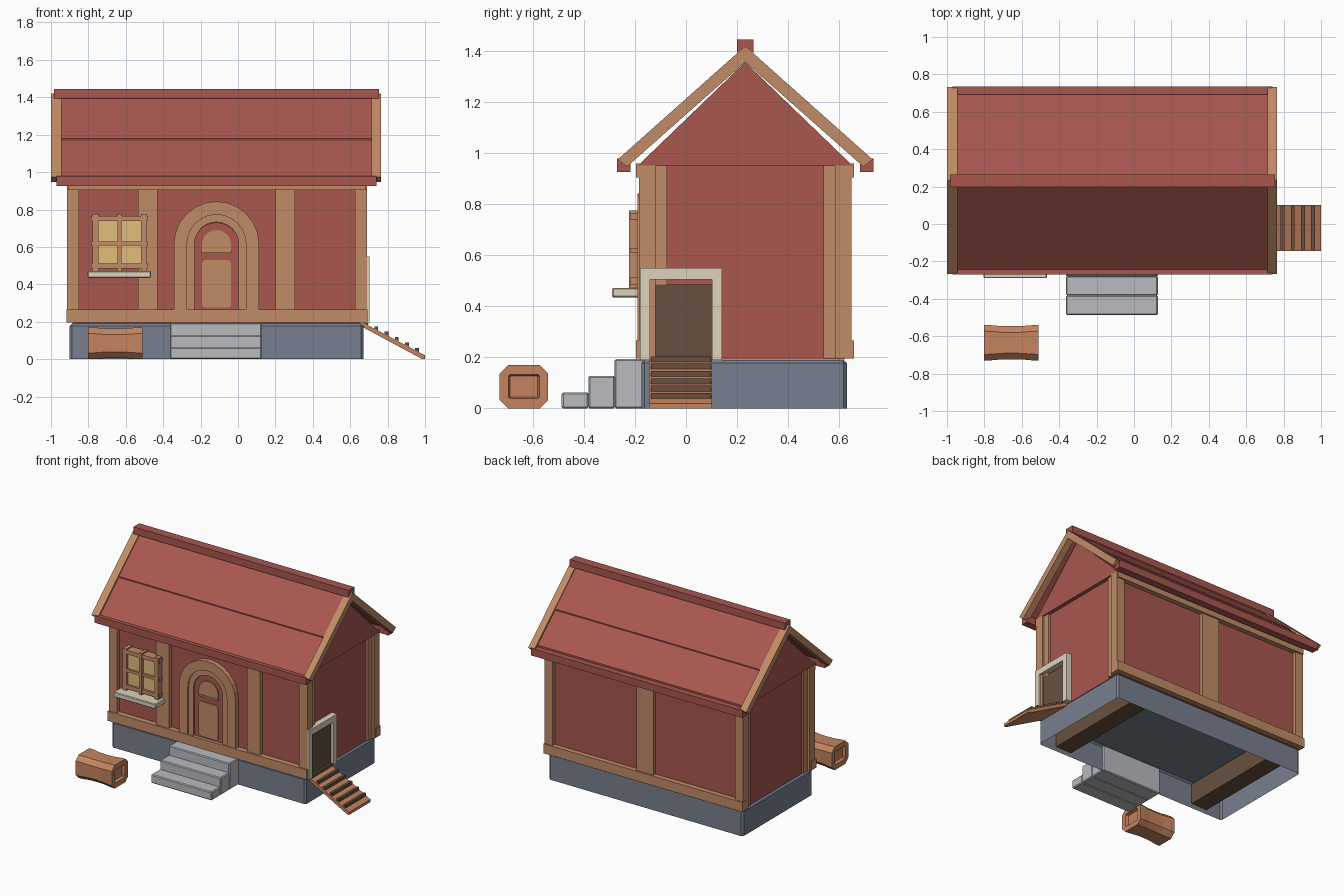
import bpy, bmesh, math

if "Cube" in bpy.data.objects:
    bpy.data.objects.remove(bpy.data.objects["Cube"])


def material(name, r, g, b):
    m = bpy.data.materials.new(name)
    lin = [((c / 255 + 0.055) / 1.055) ** 2.4 for c in (r, g, b)]
    m.diffuse_color = (*lin, 1)
    m.use_nodes = True
    m.node_tree.nodes["Principled BSDF"].inputs["Base Color"].default_value = m.diffuse_color
    return m


RED = material("barn red", 168, 87, 79)
TIMBER = material("timber brown", 193, 139, 102)
SLATE = material("slate foundation", 119, 127, 142)
STONE = material("step grey", 184, 187, 191)
CREAM = material("cream trim", 221, 212, 187)
WOOD = material("orange wood", 197, 132, 94)
DARK = material("dark wood", 103, 80, 63)
GLOW = material("warm glass", 226, 189, 124)


def finish(name, bm, mat, bevel=0):
    bmesh.ops.recalc_face_normals(bm, faces=bm.faces)
    me = bpy.data.meshes.new(name)
    bm.to_mesh(me)
    bm.free()
    me.materials.append(mat)
    ob = bpy.data.objects.new(name, me)
    bpy.context.collection.objects.link(ob)
    if bevel:
        mod = ob.modifiers.new("bevel", "BEVEL")
        mod.width = bevel
        mod.segments = 1
    return ob


def prism(name, pts, axis, a, b, mat, bevel=0):
    """Extrude a 2D outline along x (pts = y,z) or along y (pts = x,z)."""
    bm = bmesh.new()
    place = (lambda p, t: (t, p[0], p[1])) if axis == "x" else (lambda p, t: (p[0], t, p[1]))
    lo = [bm.verts.new(place(p, a)) for p in pts]
    hi = [bm.verts.new(place(p, b)) for p in pts]
    bm.faces.new(lo)
    bm.faces.new(hi)
    for i in range(len(pts)):
        j = (i + 1) % len(pts)
        bm.faces.new((lo[i], lo[j], hi[j], hi[i]))
    return finish(name, bm, mat, bevel)


def box(name, x, y, z, mat, bevel=0):
    pts = [(y[0], z[0]), (y[1], z[0]), (y[1], z[1]), (y[0], z[1])]
    return prism(name, pts, "x", x[0], x[1], mat, bevel)


MID = 0.232                      # y of the ridge


def mirror_y(r):
    return (2 * MID - r[1], 2 * MID - r[0])


# Foundation: shell open at the bottom, with two joists inside
found = box("foundation", (-0.90, 0.67), (-0.175, 0.63), (0, 0.19), SLATE)
bm = bmesh.new()
bm.from_mesh(found.data)
bmesh.ops.delete(bm, geom=[f for f in bm.faces if f.normal.z < -0.9], context="FACES_ONLY")
bmesh.ops.bevel(bm, geom=[e for e in bm.edges if not e.is_boundary], offset=0.012, segments=1, affect="EDGES")
bm.to_mesh(found.data)
bm.free()
for i, x in enumerate((-0.70, 0.47)):
    box(f"floor_joist_{i}", (x - 0.07, x + 0.06), (-0.17, 0.625), (0.03, 0.18), DARK)

# Walls and gable prism
box("walls", (-0.885, 0.66), (-0.155, 0.622), (0.1905, 0.955), RED)
prism("gable", [(-0.19, 0.95), (2 * MID + 0.19, 0.95), (MID, 1.357)], "x", -0.912, 0.687, RED)

# Timber frame: corner posts, inner corner boards, rails, wall studs
for side, flip in (("front", lambda r: r), ("back", mirror_y)):
    for end, x, xi in (("left", (-0.915, -0.85), (-0.90, -0.86)), ("right", (0.625, 0.69), (0.63, 0.675))):
        box(f"{side}_{end}_corner_post", x, flip((-0.185, -0.12)), (0.195, 0.952), TIMBER)
        box(f"{side}_{end}_corner_board", xi, flip((-0.12, -0.075)), (0.195, 0.952), TIMBER)
    box(f"{side}_bottom_rail", (-0.918, 0.692), flip((-0.195, -0.14)), (0.195, 0.265), TIMBER)
    box(f"{side}_top_rail", (-0.91, 0.685), flip((-0.195, -0.14)), (0.905, 0.96), TIMBER)
for i, x in enumerate((-0.4825, 0.2525)):
    box(f"front_stud_{i}", (x - 0.053, x + 0.053), (-0.182, -0.14), (0.25, 0.92), TIMBER)
box("back_stud", (-0.19, -0.05), mirror_y((-0.182, -0.14)), (0.25, 0.92), TIMBER)

# Roof: overlapping planks, rake chevrons, eave fascias, ridge cap
APEX, SLOPE = 1.42, 0.89


def roof_z(u, drop):
    return APEX - SLOPE * u - drop


for side, s, eave in (("front", -1, 0.49), ("back", 1, 0.46)):
    for part, u0, u1, d in (("upper", 0, 0.259, 0.010), ("lower", 0.25, eave, 0.018)):
        pts = [(MID + s * u0, roof_z(u0, d)), (MID + s * u1, roof_z(u1, d)),
               (MID + s * u1, roof_z(u1, 0.042)), (MID + s * u0, roof_z(u0, 0.042))]
        prism(f"{side}_{part}_roof_plank", pts, "x", -0.95, 0.72, RED)
    y = sorted((MID + s * 0.45, MID + s * 0.503))
    box(f"{side}_eave_fascia", (-0.97, 0.74), y, (0.927, 0.98), RED)
rake = [(MID, APEX), (MID - 0.5, 0.975), (MID - 0.463, 0.947), (MID, 1.357),
        (MID + 0.463, 0.947), (MID + 0.5, 0.975)]
prism("left_rake_board", rake, "x", -1.0, -0.945, TIMBER)
prism("right_rake_board", rake, "x", 0.715, 0.765, TIMBER)
prism("ridge_cap", [(MID - 0.033, 1.393), (MID, 1.42), (MID + 0.033, 1.393), (MID + 0.033, 1.445),
                    (MID - 0.033, 1.445)], "x", -0.985, 0.755, RED)


# Arched front door
def arch(r, base, spring, n=12):
    cx = -0.115
    top = [(cx + r * math.cos(math.pi * i / n), spring + r * math.sin(math.pi * i / n)) for i in range(n + 1)]
    return [(cx + r, base)] + top + [(cx - r, base)]


def arch_ring(name, r0, r1, front):
    pts = arch(r0, 0.2, 0.615) + arch(r1, 0.2, 0.615)[::-1]
    prism(name, pts, "y", front, -0.14, TIMBER)


arch_ring("outer_door_arch", 0.228, 0.158, -0.191)
arch_ring("inner_door_arch", 0.158, 0.118, -0.182)
prism("front_door", arch(0.119, 0.2, 0.612), "y", -0.171, -0.14, RED)
prism("door_window", arch(0.078, 0.572, 0.612), "y", -0.179, -0.165, TIMBER)
box("door_window_ledge", (-0.195, -0.035), (-0.184, -0.165), (0.568, 0.58), TIMBER)
prism("door_panel", [(-0.18, 0.275), (-0.05, 0.275), (-0.037, 0.29), (-0.037, 0.515), (-0.05, 0.53),
                     (-0.18, 0.53), (-0.193, 0.515), (-0.193, 0.29)], "y", -0.179, -0.165, TIMBER)

# Front window with muntins and sill
box("window_panes", (-0.77, -0.495), (-0.205, -0.15), (0.485, 0.765), GLOW)
for i, x in enumerate((-0.762, -0.633, -0.504)):
    w = 0.011 if i == 1 else 0.015
    box(f"window_upright_{i}", (x - w, x + w), (-0.224, -0.15), (0.47, 0.775), TIMBER)
for i, z in enumerate((0.498, 0.618, 0.752)):
    w = 0.010 if i == 1 else 0.014
    box(f"window_bar_{i}", (-0.785, -0.482), (-0.220, -0.15), (z - w, z + w), TIMBER)
box("window_sill", (-0.805, -0.465), (-0.29, -0.15), (0.435, 0.472), CREAM, 0.005)

# Front steps
for i, (y0, z) in enumerate(((-0.487, 0.063), (-0.383, 0.127), (-0.28, 0.193))):
    box(f"step_{i}", (-0.363, 0.127), (y0, y0 + 0.105 + (0.01 if i == 2 else 0)), (0, z), STONE, 0.006)

# Side hatch with cream frame
box("hatch_panel", (0.64, 0.68), (-0.12, 0.102), (0.19, 0.485), DARK)
u = [(-0.18, 0.19), (-0.18, 0.55), (0.142, 0.55), (0.142, 0.19), (0.102, 0.19), (0.102, 0.505),
     (-0.142, 0.505), (-0.142, 0.19)]
prism("hatch_frame", u, "x", 0.65, 0.702, CREAM)

# Ramp with rungs
prism("ramp", [(0.665, 0.197), (0.665, 0.172), (0.985, 0.0), (1.0, 0.0), (1.0, 0.02)], "y", -0.145, 0.102, WOOD)
for i in range(6):
    x = 0.685 + 0.0545 * i
    z = 0.197 - 0.53 * (x - 0.665) + 0.006
    box(f"ramp_rung_{i}", (x - 0.01, x + 0.01), (-0.137, 0.097), (z - 0.01, z + 0.012), DARK)

# Log: lofted octagon with recessed square ends
bm = bmesh.new()


def octagon(x, w, h, c):
    p = [(-w, c - h), (c - w, -h), (w - c, -h), (w, c - h), (w, h - c), (w - c, h), (c - w, h), (-w, h - c)]
    return [bm.verts.new((x, -0.635 + y, 0.085 + z)) for y, z in p]


X0, X1 = -0.802, -0.51
rings = [octagon(X0 + 0.02, 0.054, 0.041, 0.004), octagon(X0, 0.06, 0.047, 0.004)]
for t, k in ((0, 1.0), (0.12, 0.99), (0.3, 0.94), (0.5, 0.93), (0.7, 0.94), (0.88, 0.99), (1, 1.0)):
    rings.append(octagon(X0 + (X1 - X0) * t, 0.095 * k, 0.085 * k, 0.033))
rings += [octagon(X1, 0.06, 0.047, 0.004), octagon(X1 - 0.02, 0.054, 0.041, 0.004)]
for a, b in zip(rings, rings[1:]):
    for i in range(8):
        bm.faces.new((a[i], a[(i + 1) % 8], b[(i + 1) % 8], b[i]))
bm.faces.new(rings[0])
bm.faces.new(rings[-1])
finish("log", bm, WOOD)
